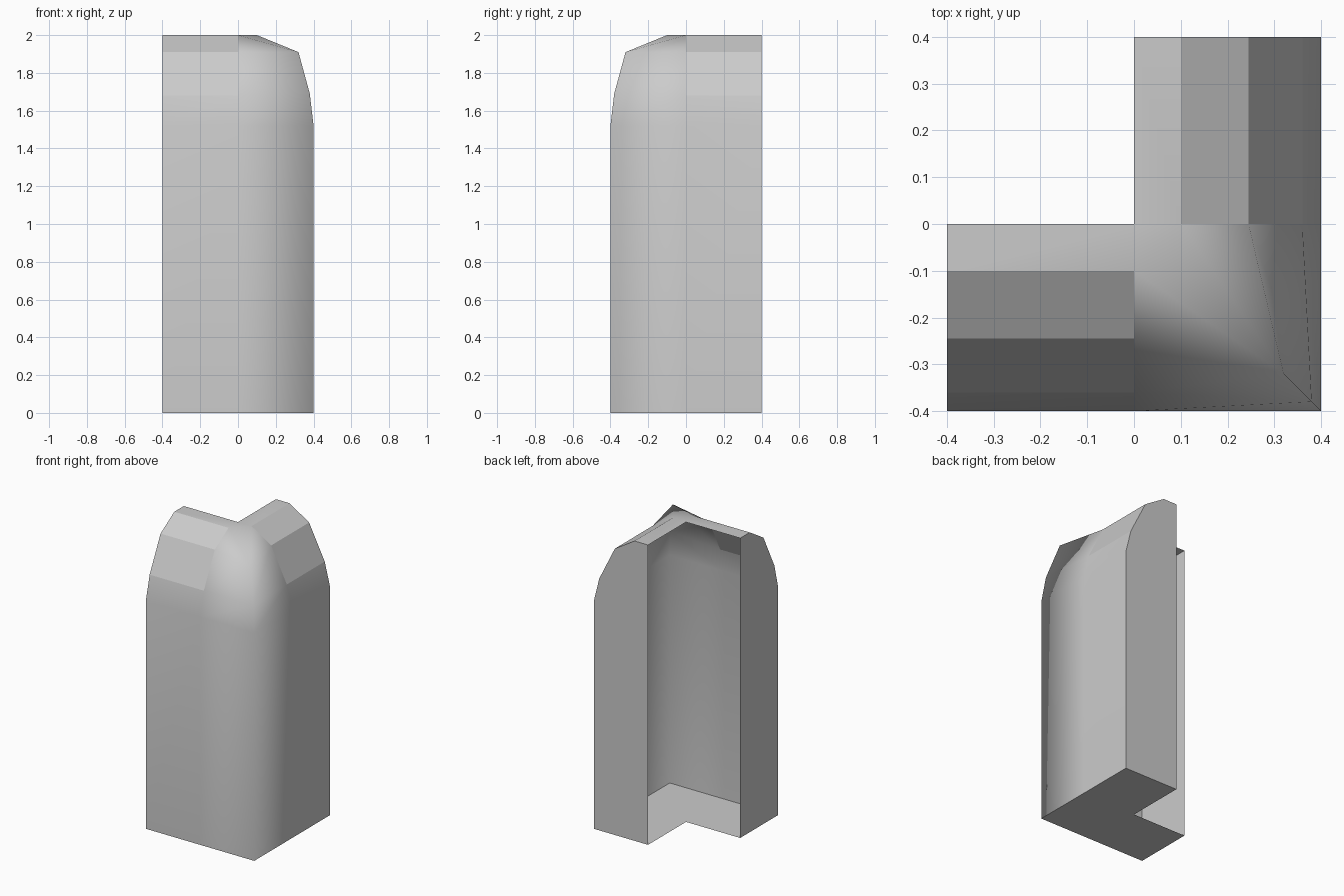
import bpy, bmesh

if "Cube" in bpy.data.objects:
    bpy.data.objects.remove(bpy.data.objects["Cube"])

# Wall cross-section: (distance outward from the inner line, height)
PROFILE = [(0.4, 0), (0.4, 1.52), (0.36, 1.68), (0.245, 1.91), (0.1, 2), (0, 2)]
# Section on the outer diagonal of the corner
CORNER = [(0.4, 0), (0.4, 1.52), (0.38, 1.69), (0.32, 1.91)]

bm = bmesh.new()


def front(x):
    return [bm.verts.new((x, -d, z)) for d, z in PROFILE]


def side(y):
    return [bm.verts.new((d, y, z)) for d, z in PROFILE]


def face(verts, smooth=False):
    f = bm.faces.new(verts)
    f.smooth = smooth
    if not smooth:
        for e in f.edges:
            e.smooth = False
    return f


def strip(a, b, count, flat=()):
    for i in range(count):
        face([a[i], b[i], b[i + 1], a[i + 1]], i not in flat)


end_f, hinge_f = front(-0.4), front(0)
hinge_s, end_s = side(0), side(0.4)
# both wings share the inner top corner
bm.verts.remove(hinge_s[5])
hinge_s[5] = hinge_f[5]
diag = [bm.verts.new((d, -d, z)) for d, z in CORNER]

# Straight wings
strip(end_f, hinge_f, 5, (2, 3))
strip(hinge_s, end_s, 5, (2, 3))

# Blended outer corner and its top
strip(hinge_f, diag, 3)
strip(diag, hinge_s, 3)
face([hinge_f[3], diag[3], hinge_f[4]], True)
face([diag[3], hinge_s[3], hinge_s[4]], True)
face([hinge_f[4], diag[3], hinge_s[4]], True)
face([hinge_f[4], hinge_s[4], hinge_f[5]], True)

# End caps and L-shaped bottom; the inner side stays open
foot_f = bm.verts.new((-0.4, 0, 0))
foot_s = bm.verts.new((0, 0.4, 0))
foot_c = bm.verts.new((0, 0, 0))
face([foot_f] + end_f[::1])
face([foot_s] + end_s[::-1])
for quad in ([end_f[0], foot_f, foot_c, hinge_f[0]],
             [hinge_f[0], foot_c, hinge_s[0], diag[0]],
             [hinge_s[0], foot_c, foot_s, end_s[0]]):
    face(quad)

bmesh.ops.recalc_face_normals(bm, faces=bm.faces)
# Make sure the shell faces outward
bm.faces.ensure_lookup_table()
if bm.faces[0].normal.y > 0:
    bmesh.ops.reverse_faces(bm, faces=bm.faces)

mesh = bpy.data.meshes.new("corner_wall")
bm.to_mesh(mesh)
bm.free()
obj = bpy.data.objects.new("corner_wall", mesh)
bpy.context.collection.objects.link(obj)
